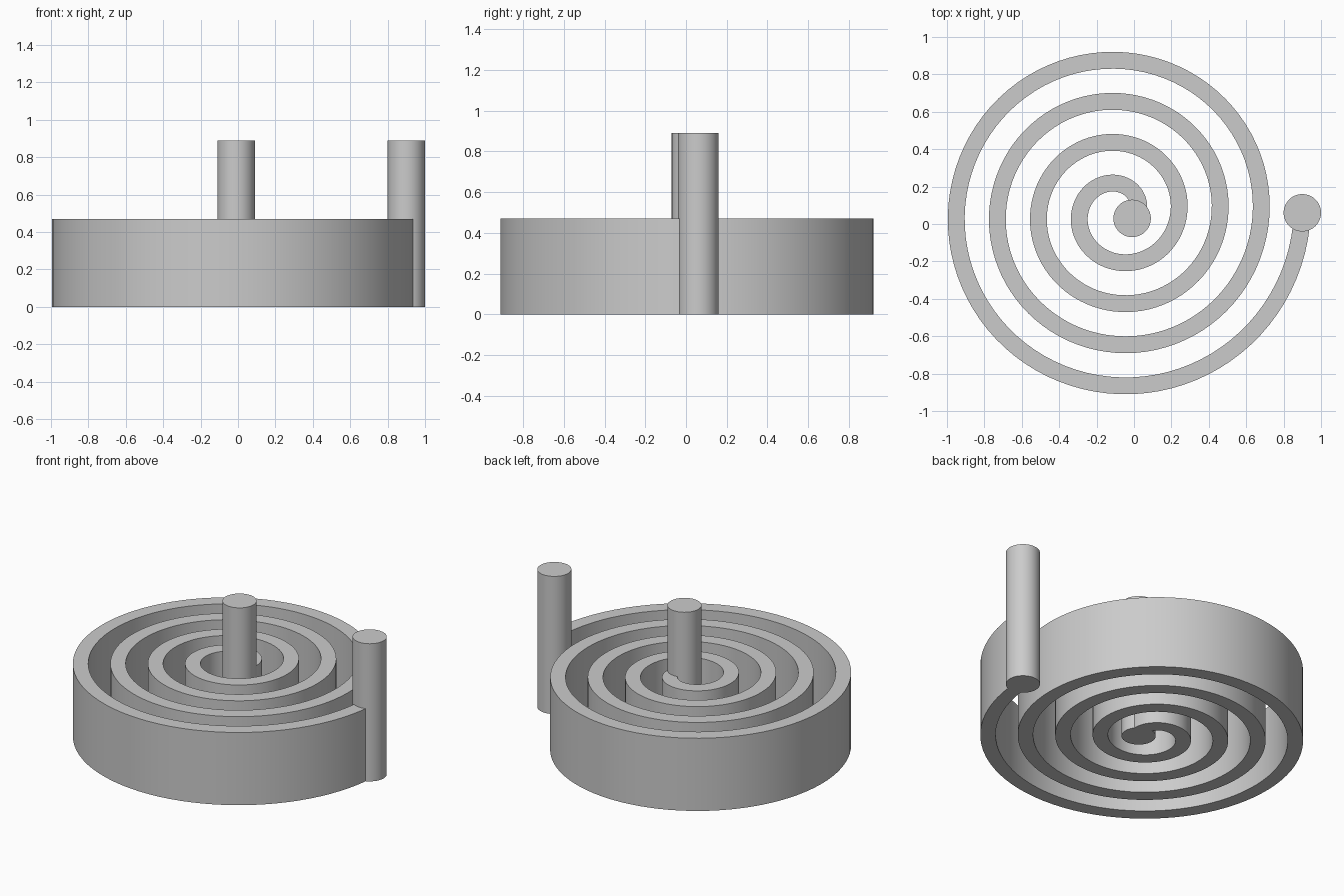
import bpy, bmesh, math
from mathutils import Vector

if "Cube" in bpy.data.objects:
    bpy.data.objects.remove(bpy.data.objects["Cube"])

GREY = (0.6, 0.6, 0.6, 1)
grey = bpy.data.materials.new("plain grey")
grey.use_nodes = True
grey.diffuse_color = GREY
grey.node_tree.nodes["Principled BSDF"].inputs["Base Color"].default_value = GREY

CENTRE = Vector((-0.08, 0.06, 0))
GROWTH = 0.035           # radius gained per radian
BAND_WIDTH, BAND_HEIGHT = 0.09, 0.47
POST_RADIUS, POST_HEIGHT = 0.1, 0.89
START, END, STEPS = -0.4, 8 * math.pi, 360


def spiral(t):
    """Centre line point and its outward unit normal at angle t."""
    r = 0.1 + GROWTH * t
    out = Vector((math.cos(t), math.sin(t), 0))
    along = Vector((-math.sin(t), math.cos(t), 0))
    return CENTRE + out * r, (out * r - along * GROWTH).normalized()


def finish(obj):
    obj.data.materials.append(grey)
    bpy.ops.object.select_all(action='DESELECT')
    obj.select_set(True)
    bpy.context.view_layer.objects.active = obj
    bpy.ops.object.shade_smooth_by_angle(angle=math.radians(30))


# Spiral band: flat strip along the centre line, extruded upward
bm = bmesh.new()
rows = []
for i in range(STEPS + 1):
    p, n = spiral(START + (END - START) * i / STEPS)
    rows.append([bm.verts.new(p + n * s * BAND_WIDTH / 2) for s in (-1, 1)])
for a, b in zip(rows, rows[1:]):
    bm.faces.new((a[0], a[1], b[1], b[0]))
top = bmesh.ops.extrude_face_region(bm, geom=bm.faces[:])["geom"]
bmesh.ops.translate(bm, vec=(0, 0, BAND_HEIGHT),
                    verts=[v for v in top if isinstance(v, bmesh.types.BMVert)])
bmesh.ops.recalc_face_normals(bm, faces=bm.faces[:])
mesh = bpy.data.meshes.new("spiral_band")
bm.to_mesh(mesh)
bm.free()
band = bpy.data.objects.new("spiral_band", mesh)
bpy.context.collection.objects.link(band)
finish(band)

# Round posts at the inner and outer ends of the band
for name, (x, y) in {"centre_post": (-0.01, 0.03), "outer_post": (0.9, 0.06)}.items():
    bpy.ops.mesh.primitive_cylinder_add(vertices=64, radius=POST_RADIUS, depth=POST_HEIGHT,
                                        location=(x, y, POST_HEIGHT / 2))
    post = bpy.context.object
    post.name = name
    finish(post)
